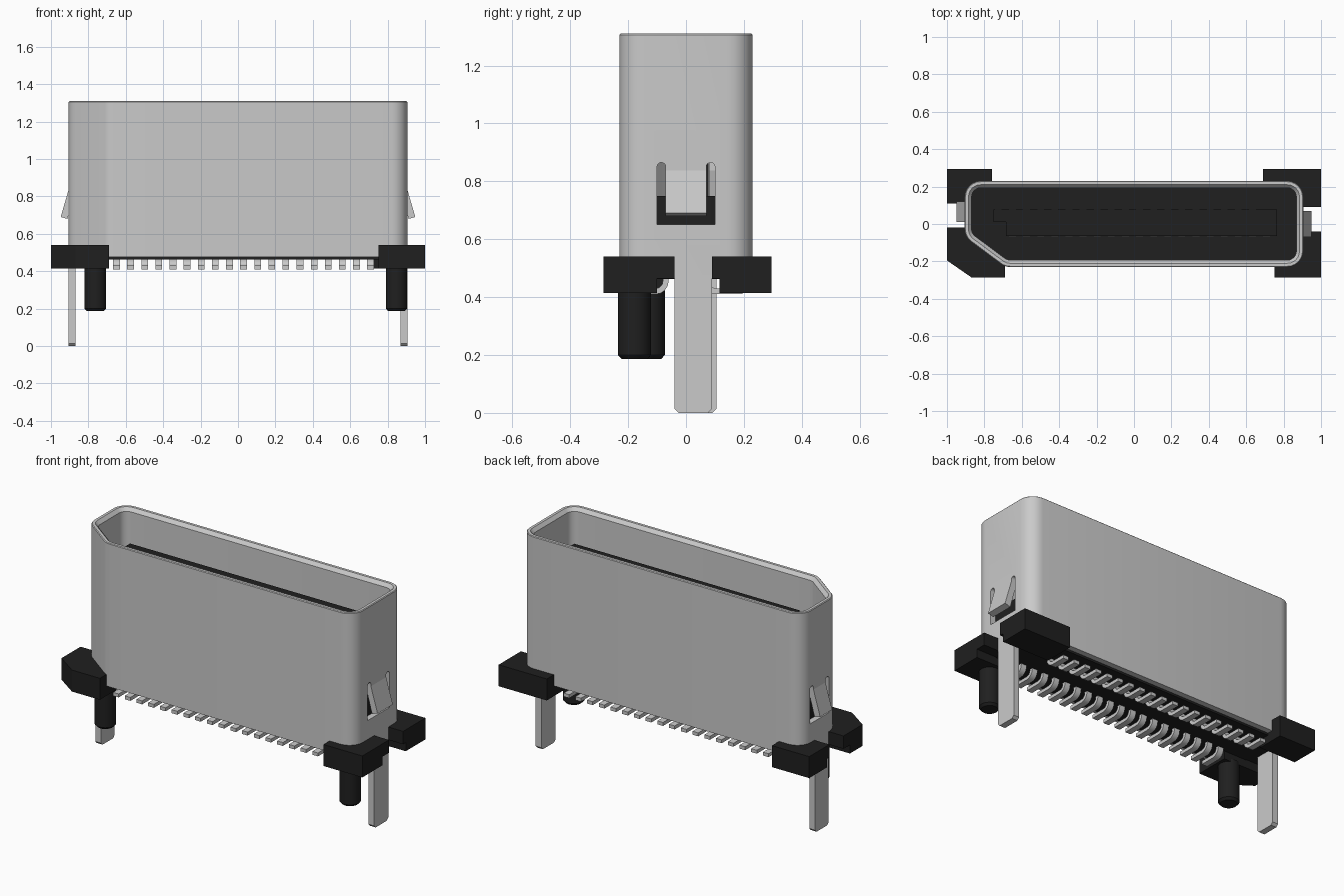
import bpy, bmesh, math
from mathutils import Vector

if "Cube" in bpy.data.objects:
    bpy.data.objects.remove(bpy.data.objects["Cube"])


def material(name, rgb):
    m = bpy.data.materials.new(name)
    m.diffuse_color = (*rgb, 1)
    m.use_nodes = True
    m.node_tree.nodes["Principled BSDF"].inputs["Base Color"].default_value = m.diffuse_color
    return m


METAL = material("light grey metal", (0.59, 0.59, 0.59))
BLACK = material("black plastic", (0.014, 0.014, 0.014))


def finish(bm, name, mat, smooth=False):
    bmesh.ops.recalc_face_normals(bm, faces=bm.faces)
    me = bpy.data.meshes.new(name)
    bm.to_mesh(me)
    bm.free()
    ob = bpy.data.objects.new(name, me)
    bpy.context.collection.objects.link(ob)
    me.materials.append(mat)
    if smooth:
        smooth_object(ob)
    return ob


def smooth_object(ob):
    bpy.ops.object.select_all(action='DESELECT')
    ob.select_set(True)
    bpy.context.view_layer.objects.active = ob
    bpy.ops.object.shade_smooth_by_angle(angle=math.radians(35))


def add_loft(bm, rings, loop=False):
    """Join rings of equal length; cap the ends unless they loop."""
    vs = [[bm.verts.new(p) for p in r] for r in rings]
    n = len(vs[0])
    pairs = list(zip(vs, vs[1:])) + ([(vs[-1], vs[0])] if loop else [])
    for a, b in pairs:
        for i in range(n):
            j = (i + 1) % n
            bm.faces.new((a[i], a[j], b[j], b[i]))
    if not loop:
        bm.faces.new(vs[0])
        bm.faces.new(vs[-1])


def add_prism(bm, pts, lo, hi, axis='z'):
    """Extrude a 2D outline: xy along z, yz along x, or xz along y."""
    put = {'z': lambda a, b, h: (a, b, h), 'x': lambda a, b, h: (h, a, b),
           'y': lambda a, b, h: (a, h, b)}[axis]
    add_loft(bm, [[put(a, b, h) for a, b in pts] for h in (lo, hi)])


def rect(x0, x1, y0, y1):
    return [(x0, y0), (x1, y0), (x1, y1), (x0, y1)]


OUTLINE = [(-0.905, -0.07), (-0.69, -0.23), (0.905, -0.23), (0.905, 0.23), (-0.905, 0.23)]


def shell_ring(offset, z, radius=0.085, steps=6):
    """Rounded outline of the shell, moved inward by offset."""
    n, out = len(OUTLINE), []
    for i in range(n):
        p = Vector(OUTLINE[i])
        a = (Vector(OUTLINE[i - 1]) - p).normalized()
        b = (Vector(OUTLINE[(i + 1) % n]) - p).normalized()
        half = a.angle(b) / 2
        mid = (a + b).normalized()
        c = p + mid * (radius / math.sin(half))
        r = radius - offset
        sweep = math.pi - 2 * half
        start = math.atan2(-mid.y, -mid.x) - sweep / 2
        for k in range(steps + 1):
            t = start + sweep * k / steps
            out.append((c.x + r * math.cos(t), c.y + r * math.sin(t), z))
    return out


# Metal shell with a bevelled mouth
WALL, TOP, BOTTOM = 0.037, 1.31, 0.475
bm = bmesh.new()
add_loft(bm, [shell_ring(0, BOTTOM), shell_ring(0, TOP - 0.004), shell_ring(0.004, TOP),
              shell_ring(0.02, TOP), shell_ring(WALL, TOP - 0.02),
              shell_ring(WALL, BOTTOM)], loop=True)
shell = finish(bm, "shell", METAL)


# Latch windows cut in both ends, each with a spring tab leaning outward
def window(yc, w, tab):
    """U-shaped opening: slots with round tops either side of the tab hinge."""
    r = (w - tab) / 2
    arc = [(r * math.cos(math.pi * k / 8), r * math.sin(math.pi * k / 8)) for k in range(9)]
    right = [(yc + w - r + a, 0.85 + b) for a, b in arc]
    left = [(yc - w + r + a, 0.85 + b) for a, b in arc]
    return ([(yc - w, 0.65), (yc + w, 0.65)] + right + [(yc + tab, 0.838), (yc - tab, 0.838)]
            + left)


for side, label, yc, w, tab in ((1, "right", 0.0, 0.1, 0.07), (-1, "left", 0.065, 0.087, 0.055)):
    bm = bmesh.new()
    add_prism(bm, window(yc, w, tab), side * 0.8, side * 1.0, 'x')
    cutter = finish(bm, label + "_window_cutter", METAL)
    cutter.hide_render = True
    mod = shell.modifiers.new(label + "_window", 'BOOLEAN')
    mod.operation, mod.solver, mod.object = 'DIFFERENCE', 'EXACT', cutter
    bpy.context.view_layer.objects.active = shell
    bpy.ops.object.modifier_apply(modifier=mod.name)
    bpy.data.objects.remove(cutter)

    bm = bmesh.new()
    lean = [(0.869, 0.838), (0.905, 0.838), (0.948, 0.69), (0.912, 0.68)]
    add_prism(bm, [(side * x, z) for x, z in lean], yc - tab, yc + tab, 'y')
    finish(bm, label + "_spring_tab", METAL)
smooth_object(shell)

# Solder legs below each end of the shell
for side, label, y0, y1 in ((1, "right", -0.04, 0.09), (-1, "left", -0.02, 0.105)):
    c = 0.014
    bm = bmesh.new()
    add_prism(bm, [(y0, c), (y0 + c, 0), (y1 - c, 0), (y1, c), (y1, BOTTOM), (y0, BOTTOM)],
              side * (0.905 - WALL), side * 0.905, 'x')
    finish(bm, label + "_solder_leg", METAL)

# Plastic body filling the lower shell
bm = bmesh.new()
add_loft(bm, [shell_ring(0.034, 0.462), shell_ring(0.034, 0.75)])
finish(bm, "body", BLACK, True)

# Contact tongue with a stepped corner
bm = bmesh.new()
add_prism(bm, [(-0.75, 0.01), (-0.685, 0.01), (-0.685, -0.065), (0.765, -0.065),
               (0.765, 0.078), (-0.75, 0.078)], 0.74, 1.17)
finish(bm, "tongue", BLACK)

# Corner feet: a full-height part and a thinner lip beside each leg
FEET = {
    "front_right_foot": (rect(0.75, 1, -0.285, -0.1), rect(0.75, 1, -0.1, -0.04)),
    "back_right_foot": (rect(0.69, 1, 0.115, 0.295), rect(0.69, 1, 0.09, 0.115)),
    "back_left_foot": (rect(-1, -0.76, 0.13, 0.295), rect(-1, -0.76, 0.11, 0.13)),
    "front_left_foot": ([(-0.87, -0.285), (-0.69, -0.285), (-0.69, -0.08), (-1, -0.08),
                         (-1, -0.195)], rect(-1, -0.69, -0.08, -0.02)),
}
for name, (full, lip) in FEET.items():
    bm = bmesh.new()
    add_prism(bm, full, 0.415, 0.54)
    add_prism(bm, lip, 0.465, 0.54)
    finish(bm, name, BLACK)

# Locating pegs
for name, x, y in (("right_peg", 0.847, -0.178), ("left_peg", -0.763, -0.13)):
    bm = bmesh.new()
    add_loft(bm, [[(x + r * math.cos(k * math.tau / 32), y + r * math.sin(k * math.tau / 32), z)
                   for k in range(32)]
                  for r, z in ((0.045, 0.187), (0.057, 0.2), (0.057, 0.43))])
    finish(bm, name, BLACK, True)

# Two rows of bent pins, with thin contact strips on the tongue above
PITCH, COUNT, T = 0.0755, 19, 0.02
for label, s, x0, face in (("front", -1, -0.65, -0.065), ("back", 1, -0.7255, 0.078)):
    pins, strips = bmesh.new(), bmesh.new()
    bend = [math.pi / 2 * k / 4 for k in range(5)]
    inner = [(0.105 - 0.025 * math.cos(a), 0.455 - 0.025 * math.sin(a)) for a in bend]
    outer = [(0.105 - 0.045 * math.cos(a), 0.455 - 0.045 * math.sin(a)) for a in bend]
    side = [(0.08, 0.475)] + inner + [(0.195, 0.43), (0.195, 0.41)] + outer[::-1] + [(0.06, 0.475)]
    for i in range(COUNT):
        x = x0 + i * PITCH
        add_prism(pins, [(s * y, z) for y, z in side], x - 0.018, x + 0.018, 'x')
        add_prism(strips, rect(x - 0.018, x + 0.018, face - 0.003, face + 0.003), 0.745, 1.13)
    finish(pins, label + "_pins", METAL, True)
    finish(strips, label + "_contact_strips", METAL)
